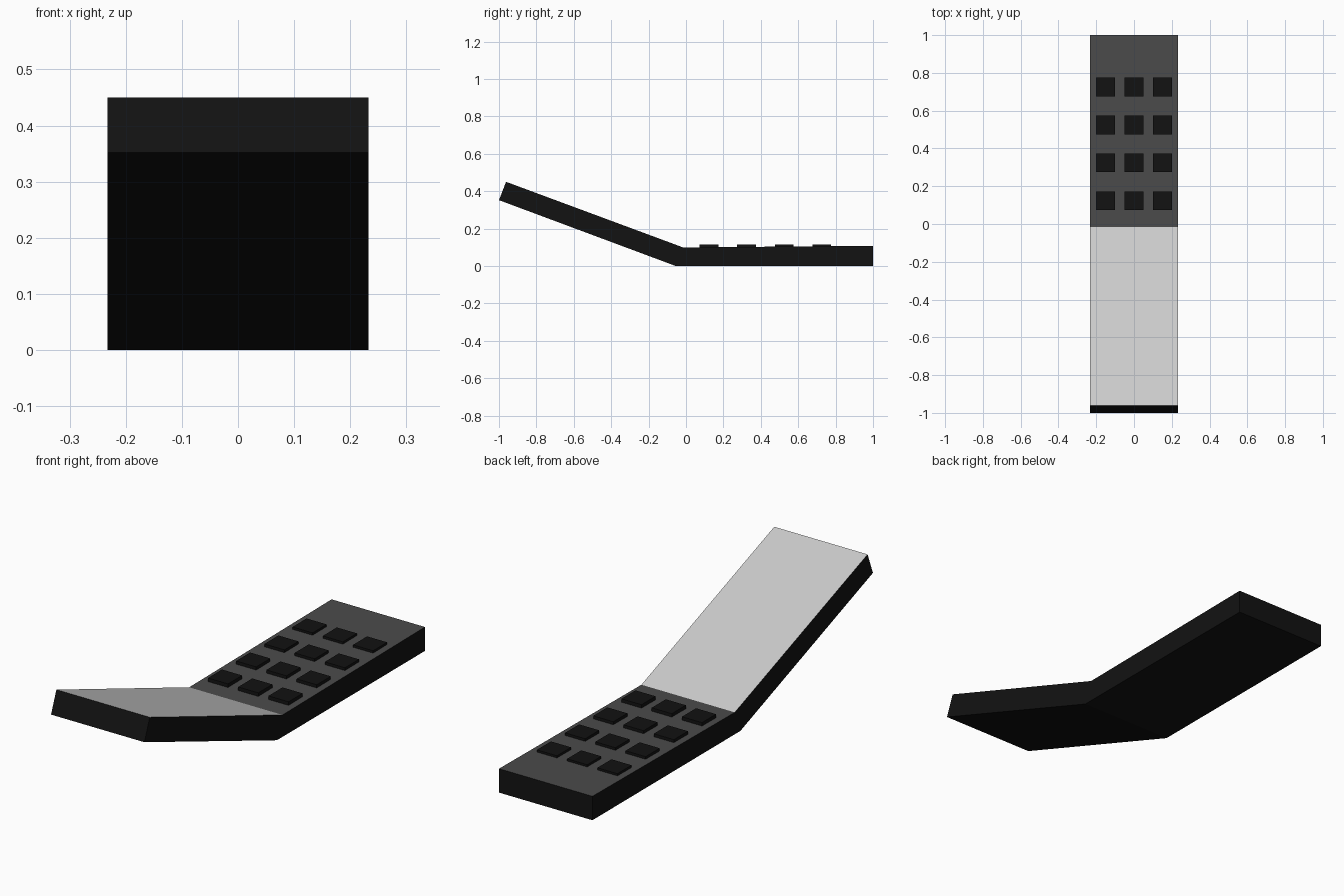
import bpy, bmesh

if "Cube" in bpy.data.objects:
    bpy.data.objects.remove(bpy.data.objects["Cube"])

HALF_W = 0.233


def material(name, v):
    m = bpy.data.materials.new(name)
    m.diffuse_color = (v, v, v, 1)
    m.use_nodes = True
    m.node_tree.nodes["Principled BSDF"].inputs["Base Color"].default_value = m.diffuse_color
    return m


black = material("black_plastic", 0.006)
dark = material("dark_grey", 0.07)
light = material("screen_grey", 0.6)


def finish(name, bm, mats):
    bmesh.ops.recalc_face_normals(bm, faces=bm.faces)
    me = bpy.data.meshes.new(name)
    bm.to_mesh(me)
    bm.free()
    for m in mats:
        me.materials.append(m)
    ob = bpy.data.objects.new(name, me)
    bpy.context.collection.objects.link(ob)
    return ob


# folded body: side profile (y, z) swept across the width
def swept(name, profile, top_edge, mats):
    bm = bmesh.new()
    left = [bm.verts.new((-HALF_W, y, z)) for y, z in profile]
    right = [bm.verts.new((HALF_W, y, z)) for y, z in profile]
    bm.faces.new(left)
    bm.faces.new(right[::-1])
    n = len(profile)
    for i in range(n):
        j = (i + 1) % n
        f = bm.faces.new((left[i], left[j], right[j], right[i]))
        f.material_index = top_edge.get(i, 0)
    return finish(name, bm, mats)


swept("folding_body",
      [(-0.055, 0), (1, 0), (1, 0.108), (-0.015, 0.099), (-0.962, 0.45), (-1, 0.352)],
      {2: 1, 3: 2}, [black, dark, light])

# keypad: 3 x 4 square keys standing slightly proud of the base
for row in range(4):
    for col in range(3):
        bm = bmesh.new()
        bmesh.ops.create_cube(bm, size=1)
        bmesh.ops.scale(bm, vec=(0.1, 0.1, 0.03), verts=bm.verts)
        key = finish(f"key_{row}_{col}", bm, [black])
        key.location = ((col - 1) * 0.151, 0.123 + row * 0.201, 0.101)
